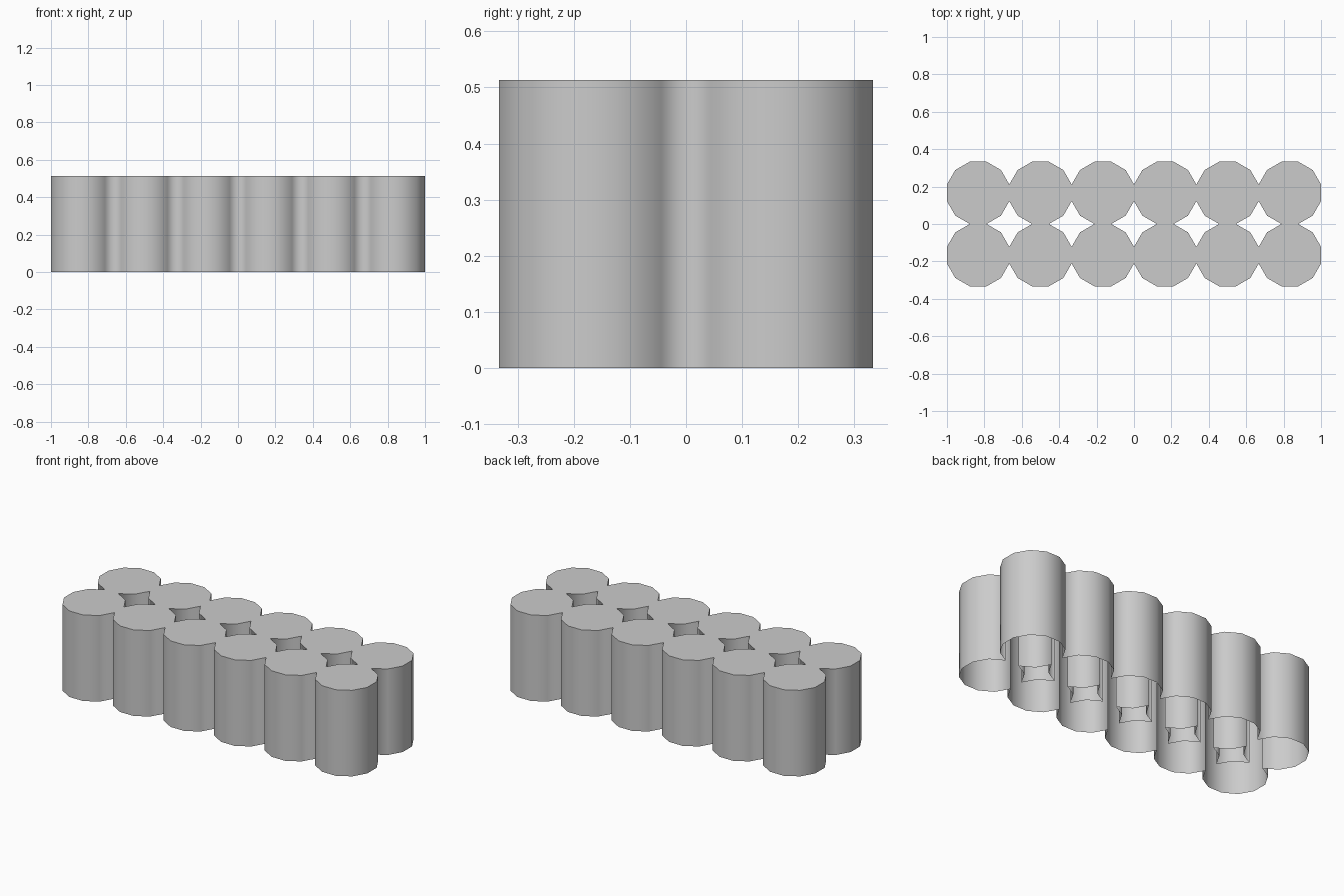
import bpy, bmesh
from math import cos, sin, pi, tau

cube = bpy.data.objects.get("Cube")
if cube:
    bpy.data.objects.remove(cube, do_unlink=True)

COLS, ROWS, SIDES = 6, 2, 12
PITCH = 2 / COLS
HEIGHT = 0.513
RADIUS = PITCH / 2 / cos(pi / SIDES)  # flats of neighbours touch

grey = bpy.data.materials.new("plain grey")
grey.use_nodes = True
grey.diffuse_color = (0.6, 0.6, 0.6, 1)
grey.node_tree.nodes["Principled BSDF"].inputs["Base Color"].default_value = grey.diffuse_color


def add_tube(bm, col, row):
    """Closed top, open bottom, and no wall where it joins a neighbour."""
    cx = (col - (COLS - 1) / 2) * PITCH
    cy = (row - (ROWS - 1) / 2) * PITCH
    ring = [(cx + RADIUS * cos((i + 0.5) * tau / SIDES),
             cy + RADIUS * sin((i + 0.5) * tau / SIDES)) for i in range(SIDES)]
    low = [bm.verts.new((x, y, 0)) for x, y in ring]
    high = [bm.verts.new((x, y, HEIGHT)) for x, y in ring]
    bm.faces.new(high)
    for i in range(SIDES):
        j = (i + 1) % SIDES
        # direction of this wall, and the neighbour it would meet
        dx, dy = cos(j * tau / SIDES), sin(j * tau / SIDES)
        if max(abs(dx), abs(dy)) > 0.99:
            if 0 <= col + round(dx) < COLS and 0 <= row + round(dy) < ROWS:
                continue
        bm.faces.new((low[i], low[j], high[j], high[i]))


# Block of joined tubes
bm = bmesh.new()
for col in range(COLS):
    for row in range(ROWS):
        add_tube(bm, col, row)
bmesh.ops.remove_doubles(bm, verts=bm.verts, dist=0.001)

# Rounded walls are smooth, the top rim stays crisp
for face in bm.faces:
    face.smooth = True
for edge in bm.edges:
    caps = sum(abs(f.normal.z) > 0.5 for f in edge.link_faces)
    bm.normal_update()
    caps = sum(abs(f.normal.z) > 0.5 for f in edge.link_faces)
    edge.smooth = not (0 < caps < len(edge.link_faces))

mesh = bpy.data.meshes.new("tube_block")
bm.to_mesh(mesh)
bm.free()
mesh.materials.append(grey)
block = bpy.data.objects.new("tube_block", mesh)
bpy.context.collection.objects.link(block)
